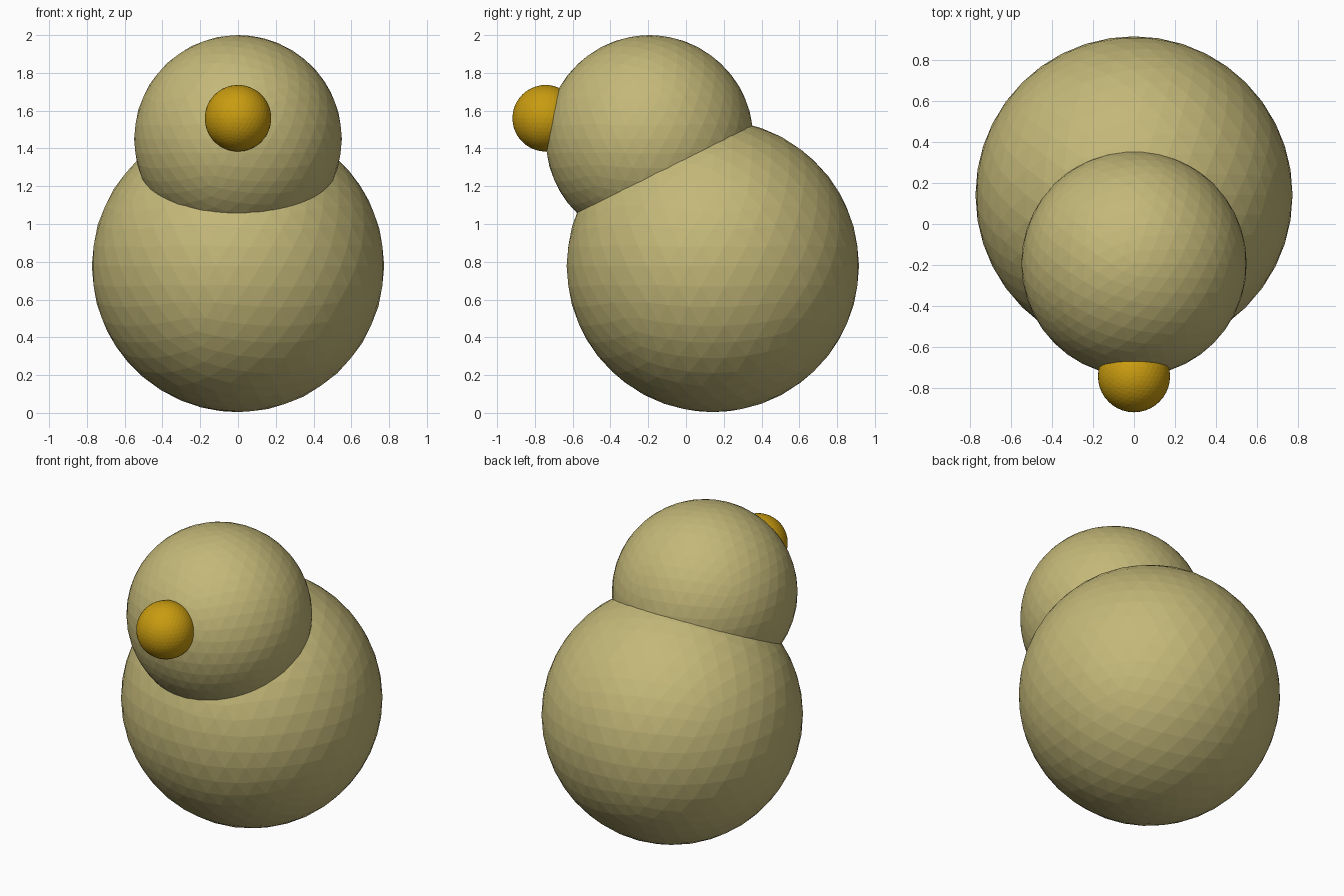
import bpy

if "Cube" in bpy.data.objects:
    bpy.data.objects.remove(bpy.data.objects["Cube"])


def material(name, color):
    mat = bpy.data.materials.new(name)
    mat.diffuse_color = color
    mat.use_nodes = True
    mat.node_tree.nodes["Principled BSDF"].inputs["Base Color"].default_value = mat.diffuse_color
    return mat


def ball(name, center, radius, mat):
    bpy.ops.mesh.primitive_ico_sphere_add(subdivisions=4, radius=radius, location=center)
    obj = bpy.context.object
    obj.name = name
    obj.data.materials.append(mat)
    return obj


down = material("down_yellow", (0.55, 0.48, 0.19, 1))
orange = material("beak_orange", (0.58, 0.33, 0.005, 1))

# Round body, head leaning forward, and beak on the front of the head
ball("body", (0, 0.142, 0.778), 0.774, down)
ball("head", (0, -0.193, 1.45), 0.55, down)
ball("beak", (0, -0.743, 1.56), 0.176, orange)
